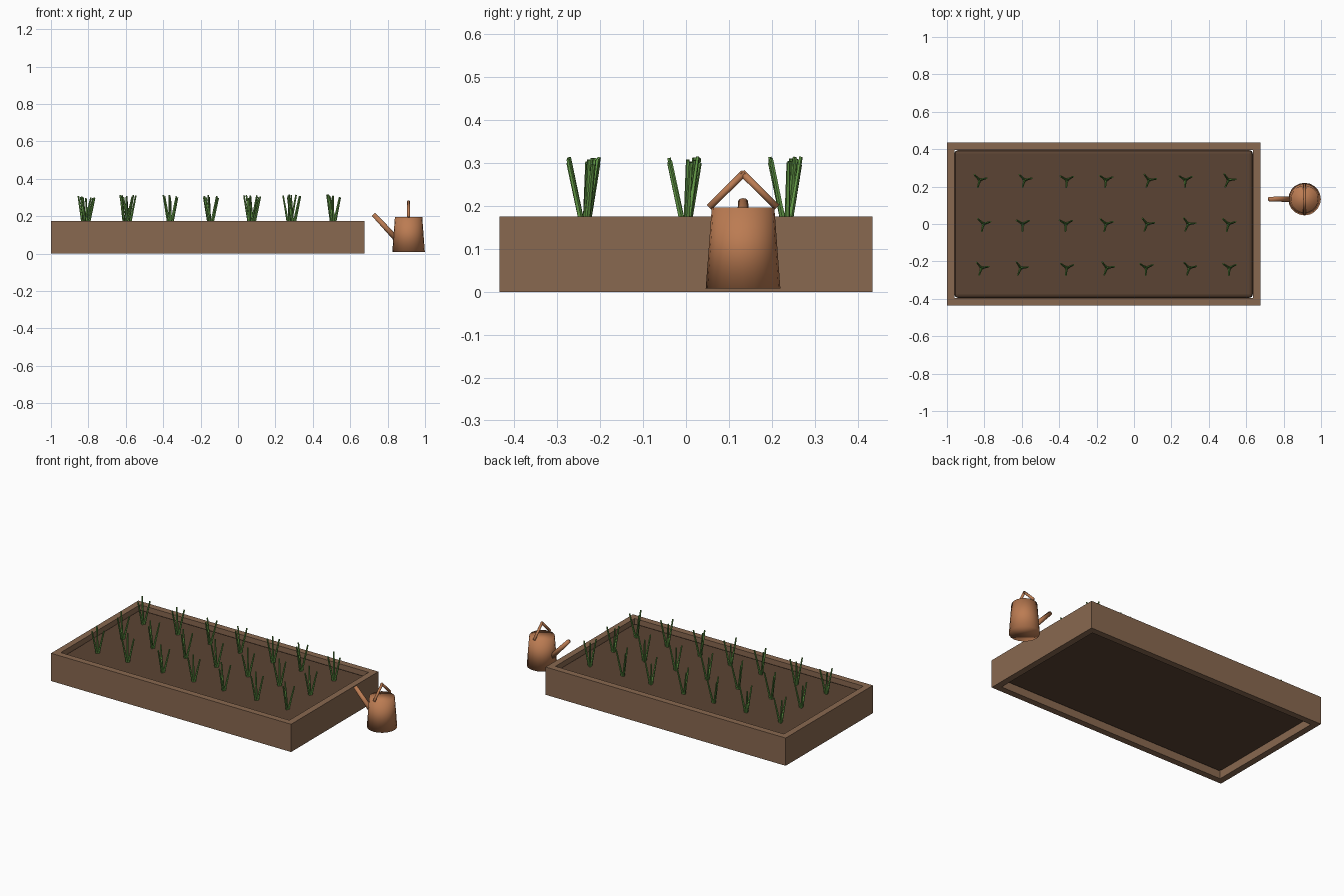
import bpy, math, random
from mathutils import Vector

if "Cube" in bpy.data.objects:
    bpy.data.objects.remove(bpy.data.objects["Cube"])

random.seed(4)


def material(name, rgb):
    m = bpy.data.materials.new(name)
    m.diffuse_color = (*rgb, 1)
    m.use_nodes = True
    m.node_tree.nodes["Principled BSDF"].inputs["Base Color"].default_value = m.diffuse_color
    return m


WOOD = material("wood", (0.25, 0.14, 0.08))
SOIL = material("soil", (0.105, 0.057, 0.033))
LEAF = material("leaf", (0.12, 0.31, 0.06))
COPPER = material("copper", (0.50, 0.20, 0.085))


def box(name, lo, hi, mat):
    lo, hi = Vector(lo), Vector(hi)
    bpy.ops.mesh.primitive_cube_add(size=1, location=(lo + hi) / 2)
    ob = bpy.context.object
    ob.name = name
    ob.scale = hi - lo
    bpy.ops.object.transform_apply(location=False, rotation=False, scale=True)
    ob.data.materials.append(mat)
    return ob


def rod(name, a, b, r1, r2, sides, mat, smooth=True):
    a, b = Vector(a), Vector(b)
    d = b - a
    bpy.ops.mesh.primitive_cone_add(vertices=sides, radius1=r1, radius2=r2,
                                    depth=d.length, location=(a + b) / 2)
    ob = bpy.context.object
    ob.name = name
    ob.rotation_euler = d.to_track_quat('Z', 'Y').to_euler()
    ob.data.materials.append(mat)
    if smooth:
        bpy.ops.object.shade_smooth()
    return ob


# Raised bed: four boards
X0, X1, Y, H, T = -1.0, 0.675, 0.435, 0.175, 0.04
box("front_board", (X0, -Y, 0), (X1, -Y + T, H), WOOD)
box("back_board", (X0, Y - T, 0), (X1, Y, H), WOOD)
box("left_board", (X0, -Y + T, 0), (X0 + T, Y - T, H), WOOD)
box("right_board", (X1 - T, -Y + T, 0), (X1, Y - T, H), WOOD)

# Soil slab with softened edges
soil = box("soil", (X0 + T, -Y + T, 0.04), (X1 - T, Y - T, 0.15), SOIL)
bevel = soil.modifiers.new("soft_edge", 'BEVEL')
bevel.width = 0.018
bevel.segments = 2

# Seedlings: three leaning blades each, in three rows of seven
ROWS = {
    -0.235: (-0.815, -0.605, -0.36, -0.145, 0.065, 0.295, 0.51),
    0.0: (-0.805, -0.595, -0.365, -0.15, 0.07, 0.29, 0.505),
    0.235: (-0.825, -0.585, -0.36, -0.15, 0.08, 0.275, 0.505),
}
for row, (y, xs) in enumerate(ROWS.items()):
    for col, x in enumerate(xs):
        turn = math.radians(random.uniform(5, 30))
        for k in range(3):
            a = turn + k * math.tau / 3
            c, s = math.cos(a), math.sin(a)
            tip = random.uniform(0.295, 0.315)
            rod(f"seedling_blade_{row}_{col}_{k}",
                (x + 0.005 * c, y + 0.005 * s, 0.145),
                (x + 0.04 * c, y + 0.04 * s, tip),
                0.007, 0.0045, 5, LEAF, smooth=False)

# Watering can: tapered body, spout and peaked handle
CX, CY = 0.912, 0.133
rod("can_body", (CX, CY, 0.008), (CX, CY, 0.196), 0.087, 0.073, 20, COPPER)
rod("can_spout", (0.85, CY, 0.075), (0.724, CY, 0.21), 0.016, 0.012, 12, COPPER)
for side, n in ((-1, "front"), (1, "back")):
    rod(f"can_handle_{n}", (CX, CY + side * 0.079, 0.197),
        (CX, CY - side * 0.003, 0.278), 0.008, 0.008, 10, COPPER)
